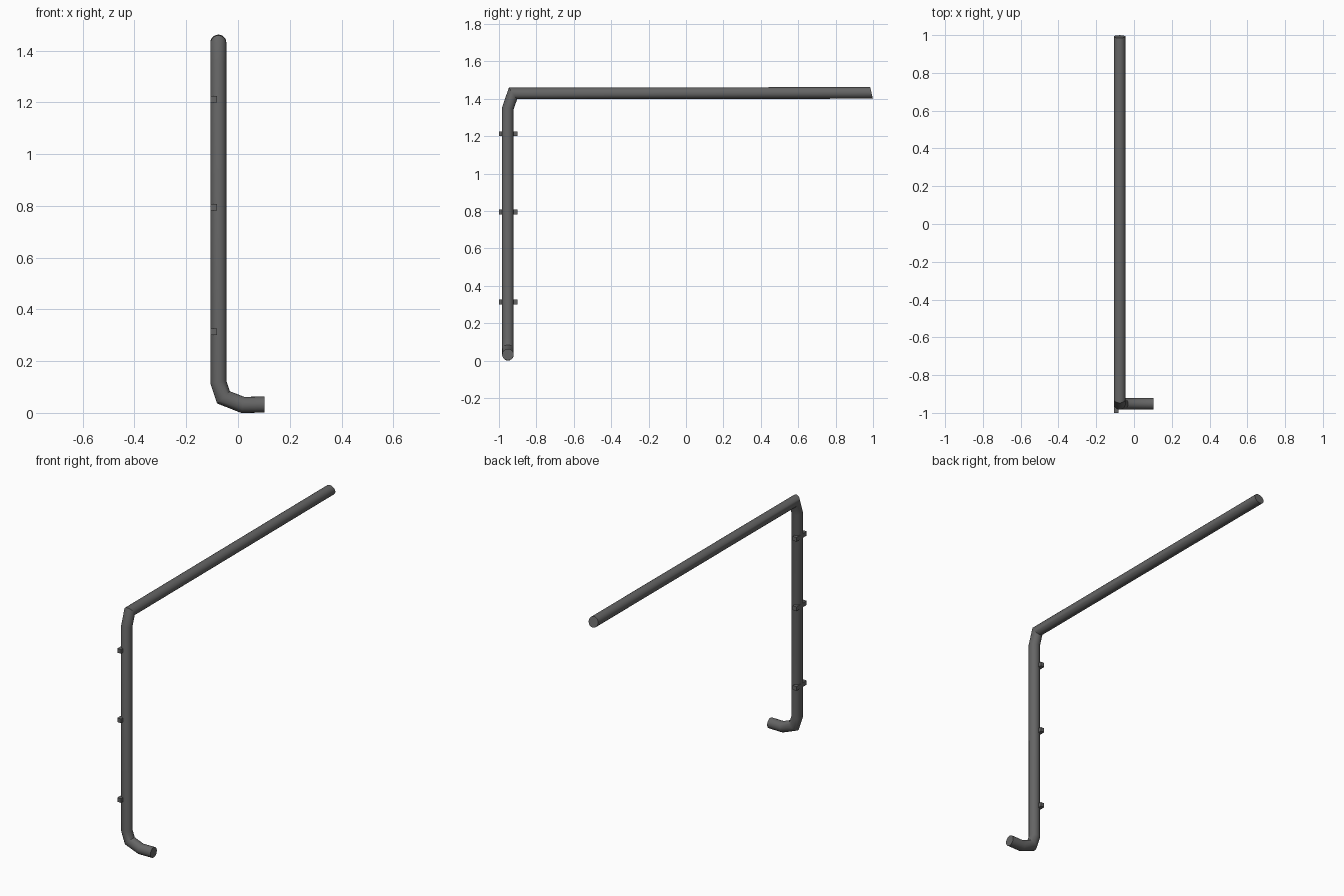
import bpy, bmesh, math
from mathutils import Vector

if "Cube" in bpy.data.objects:
    bpy.data.objects.remove(bpy.data.objects["Cube"])

R, SIDES = 0.031, 20

# Dark grey metal
metal = bpy.data.materials.new("dark_metal")
metal.diffuse_color = (0.13, 0.13, 0.13, 1)
metal.use_nodes = True
metal.node_tree.nodes["Principled BSDF"].inputs["Base Color"].default_value = metal.diffuse_color


def finish(bm, name, smooth=False):
    bmesh.ops.recalc_face_normals(bm, faces=bm.faces)
    me = bpy.data.meshes.new(name)
    bm.to_mesh(me)
    bm.free()
    me.materials.append(metal)
    ob = bpy.data.objects.new(name, me)
    bpy.context.collection.objects.link(ob)
    if smooth:
        bpy.ops.object.select_all(action='DESELECT')
        ob.select_set(True)
        bpy.context.view_layer.objects.active = ob
        bpy.ops.object.shade_smooth_by_angle(angle=math.radians(25))
    return ob


def mitred_pipe(name, points, end_normal):
    """Sweep a circle along a path, mitring every bend, with capped ends."""
    pts = [Vector(p) for p in points]
    dirs = [(b - a).normalized() for a, b in zip(pts, pts[1:])]
    u = Vector((0, 1, 0))
    v = Vector((0, 0, 1))
    ring = []
    for i in range(SIDES):
        a = 2 * math.pi * i / SIDES
        ring.append(pts[0] + R * (math.cos(a) * u + math.sin(a) * v))
    bm = bmesh.new()
    rings = [[bm.verts.new(c) for c in ring]]
    for i, d in enumerate(dirs):
        p = pts[i + 1]
        n = d + dirs[i + 1] if i + 1 < len(dirs) else Vector(end_normal)
        ring = [c + d * ((p - c).dot(n) / d.dot(n)) for c in ring]
        rings.append([bm.verts.new(c) for c in ring])
    for a, b in zip(rings, rings[1:]):
        for i in range(SIDES):
            j = (i + 1) % SIDES
            bm.faces.new((a[i], a[j], b[j], b[i]))
    bm.faces.new(rings[0])
    bm.faces.new(rings[-1])
    return finish(bm, name, smooth=True)


# Drain pipe: outlet, bottom bend, downpipe, top bend and long horizontal run
mitred_pipe("drain_pipe", [
    (0.103, -0.952, 0.032),
    (0.018, -0.952, 0.031),
    (-0.056, -0.952, 0.060),
    (-0.076, -0.952, 0.119),
    (-0.076, -0.952, 1.350),
    (-0.076, -0.925, 1.428),
    (-0.076, 0.992, 1.431),
], (0, 1, 0.24))

# Wall brackets: small bars passing through the downpipe
for k, z in enumerate((0.313, 0.794, 1.213)):
    bm = bmesh.new()
    bmesh.ops.create_cube(bm, size=1)
    bmesh.ops.scale(bm, vec=(0.025, 0.098, 0.025), verts=bm.verts)
    bmesh.ops.translate(bm, vec=(-0.0935, -0.951, z), verts=bm.verts)
    finish(bm, f"wall_bracket_{k + 1}")
